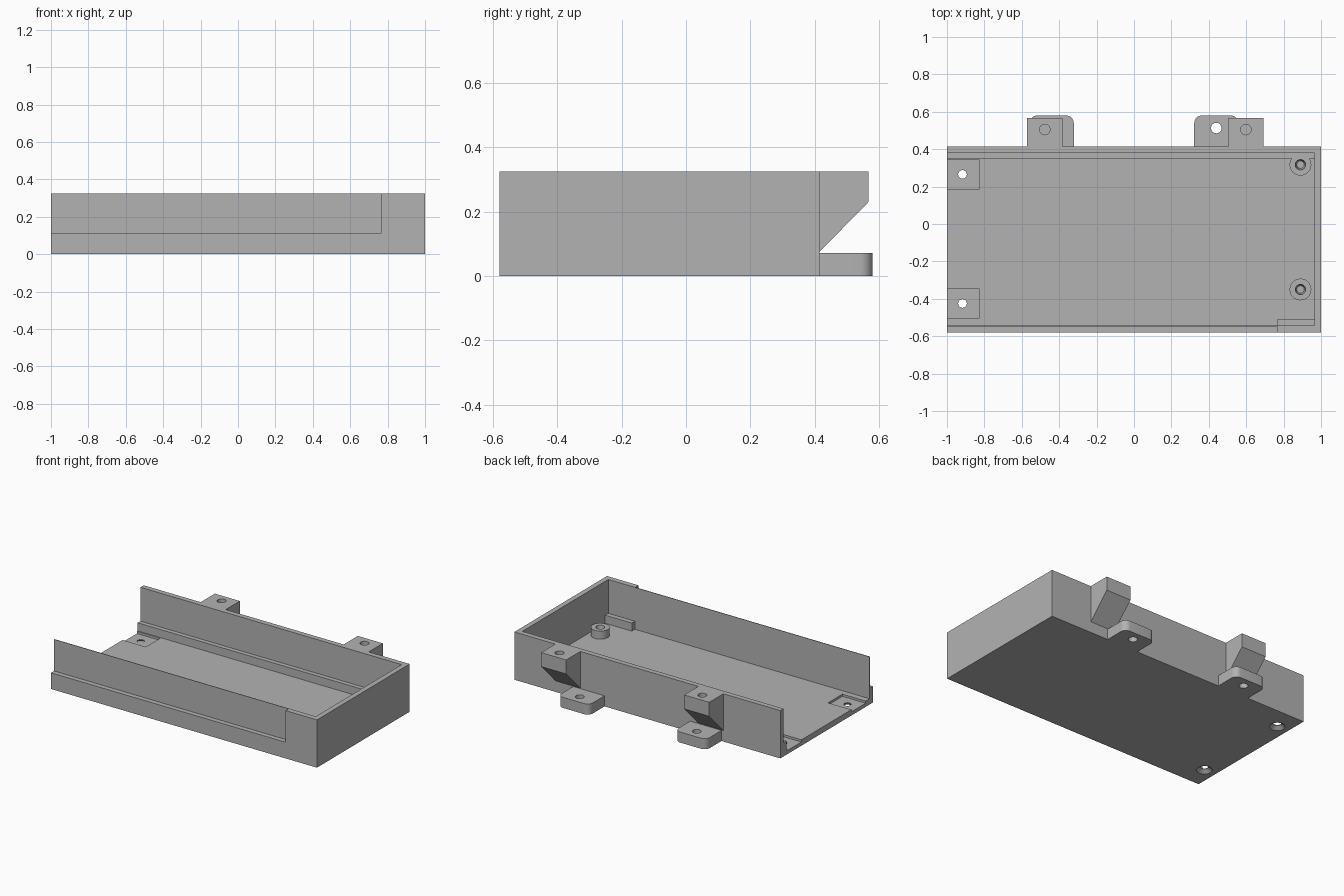
import bpy, bmesh, math

default = bpy.data.objects.get("Cube")
if default:
    bpy.data.objects.remove(default, do_unlink=True)

grey = bpy.data.materials.new("plain grey")
grey.use_nodes = True
grey.diffuse_color = (0.45, 0.45, 0.45, 1)
grey.node_tree.nodes["Principled BSDF"].inputs["Base Color"].default_value = (0.45, 0.45, 0.45, 1)

FLOOR, WALL, LEDGE, TOP = 0.04, 0.035, 0.095, 0.325
FRONT, BACK = -0.58, 0.415


def add(name, bm):
    bmesh.ops.recalc_face_normals(bm, faces=bm.faces)
    mesh = bpy.data.meshes.new(name)
    bm.to_mesh(mesh)
    bm.free()
    ob = bpy.data.objects.new(name, mesh)
    bpy.context.scene.collection.objects.link(ob)
    mesh.materials.append(grey)
    return ob


def prism(name, points, vector):
    """Extrude a closed outline of 3D points along a vector."""
    bm = bmesh.new()
    face = bm.faces.new([bm.verts.new(p) for p in points])
    ext = bmesh.ops.extrude_face_region(bm, geom=[face], use_keep_orig=True)
    bmesh.ops.translate(bm, vec=vector, verts=[v for v in ext["geom"] if isinstance(v, bmesh.types.BMVert)])
    return add(name, bm)


def box(name, x0, x1, y0, y1, z0, z1):
    return prism(name, [(x0, y0, z0), (x1, y0, z0), (x1, y1, z0), (x0, y1, z0)], (0, 0, z1 - z0))


def cylinder(name, x, y, z0, z1, r0, r1=None):
    bm = bmesh.new()
    bmesh.ops.create_cone(bm, cap_ends=True, segments=40, radius1=r0,
                          radius2=r0 if r1 is None else r1, depth=z1 - z0)
    bmesh.ops.translate(bm, vec=(x, y, (z0 + z1) / 2), verts=bm.verts)
    return add(name, bm)


def combine(ob, tool, operation="DIFFERENCE"):
    """Apply a boolean and remove its tool."""
    tool.hide_render = True
    mod = ob.modifiers.new("cut", "BOOLEAN")
    mod.operation, mod.solver, mod.object = operation, "EXACT", tool
    bpy.context.view_layer.objects.active = ob
    bpy.ops.object.modifier_apply(modifier=mod.name)
    bpy.data.objects.remove(tool, do_unlink=True)


def smooth(ob):
    bpy.ops.object.select_all(action="DESELECT")
    ob.select_set(True)
    bpy.context.view_layer.objects.active = ob
    bpy.ops.object.shade_smooth_by_angle(angle=math.radians(30))


# Tray open at one end, with the upper front wall cut back to a thin sheet
tray = box("tray", -1, 1, FRONT, BACK, 0, TOP)
thin = FRONT + WALL
combine(tray, box("cavity", -1.2, 1 - WALL, thin + 0.002, BACK - WALL, FLOOR, 0.5))
combine(tray, box("front_recess", -1.2, 0.765, -0.8, thin - 0.002, 0.11, 0.5))

# Sunken screw seats at the open end, countersunk from below
for y in (0.265, -0.425):
    combine(tray, box("seat_cut", -1.2, -0.825, y - 0.077, y + 0.077, 0.025, 0.06))
    combine(tray, cylinder("screw_hole", -0.917, y, -0.1, 0.1, 0.023))
    combine(tray, cylinder("countersink", -0.917, y, -0.001, 0.02, 0.05, 0.023))
smooth(tray)

# Inner ledges along the back wall and the front corner
back_ledge = box("back_ledge", -1, 1 - WALL, 0.35, BACK - WALL, FLOOR, LEDGE)
box("front_ledge", 0.765, 1 - WALL, thin, -0.51, FLOOR, LEDGE)

# Screw posts at the closed end; the rear one merges into the ledge
front_post = cylinder("front_post", 0.89, -0.35, FLOOR, LEDGE, 0.058)
combine(back_ledge, cylinder("rear_post", 0.89, 0.317, FLOOR, LEDGE, 0.058), "UNION")
for ob, y in ((front_post, -0.35), (back_ledge, 0.317)):
    combine(ob, cylinder("post_hole", 0.89, y, FLOOR + 0.005, LEDGE + 0.001, 0.02, 0.028))
    smooth(ob)

# Upper brackets with a sloped underside and a blind hole
for side, x in (("right", -0.477), ("left", 0.598)):
    profile = [(BACK, TOP), (0.567, TOP), (0.567, 0.23), (BACK, 0.075)]
    bracket = prism(side + "_upper_bracket", [(x - 0.094, y, z) for y, z in profile], (0.188, 0, 0))
    combine(bracket, cylinder("bracket_hole", x, 0.505, 0.225, 0.4, 0.028))
    smooth(bracket)

# Lower mounting tabs with rounded outer corners and a through hole
for side, x in (("right", -0.44), ("left", 0.44)):
    half, r, end = 0.118, 0.04, 0.58
    outline = [(x - half, BACK, 0), (x + half, BACK, 0)]
    for sx, start in ((1, 0), (-1, 90)):
        for i in range(9):
            a = math.radians(start + i * 90 / 8)
            outline.append((x + sx * (half - r) + r * math.cos(a), end - r + r * math.sin(a), 0))
    tab = prism(side + "_lower_tab", outline, (0, 0, 0.072))
    combine(tab, cylinder("tab_hole", x, 0.513, -0.1, 0.2, 0.028))
    smooth(tab)
